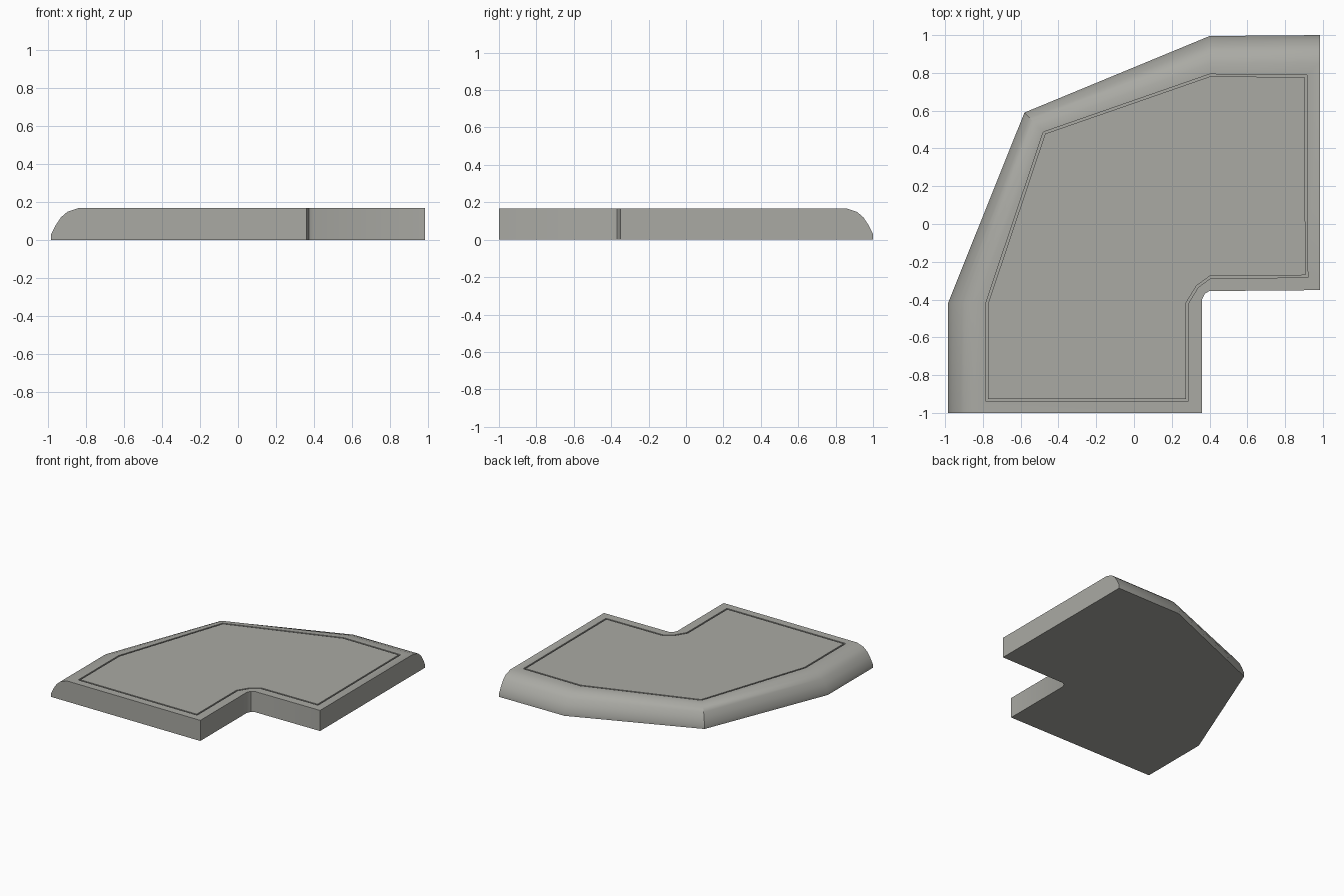
import bpy, bmesh
from mathutils import Vector

if "Cube" in bpy.data.objects:
    bpy.data.objects.remove(bpy.data.objects["Cube"])

H = 0.168  # slab height

# Outer kerb stations: position and inward direction of the rounded edge
outer = [((-0.985, -1), (1, 0)), ((-0.985, -0.42), (1, 0)), ((-0.58, 0.59), (0.5, -0.5)),
         ((0.40, 0.995), (0, -1)), ((0.985, 1), (0, -1))]
# Inner, straight-walled side of the corner
inner = [(0.985, -0.35), (0.40, -0.355), (0.375, -0.368), (0.36, -0.40), (0.36, -1)]
# Rounded edge profile: inset, height
profile = [(0, 0), (0, 0.03), (0.025, 0.08), (0.052, 0.12), (0.085, 0.148), (0.145, H)]
# Outline of the recessed line around the top panel
panel = [(-0.785, -0.938), (-0.785, -0.42), (-0.48, 0.487), (0.40, 0.793), (0.915, 0.79),
         (0.92, -0.283), (0.405, -0.288), (0.34, -0.335), (0.288, -0.42), (0.288, -0.938)]


def inset(points, d):
    """Move a clockwise outline inward by d with mitred corners."""
    out = []
    for i, p in enumerate(points):
        p = Vector(p)
        a = (p - Vector(points[i - 1])).normalized()
        b = (Vector(points[(i + 1) % len(points)]) - p).normalized()
        na, nb = Vector((a.y, -a.x)), Vector((b.y, -b.x))
        out.append(tuple(p + (na + nb) * d / (1 + na.dot(nb))))
    return out


bm = bmesh.new()


def ring(points, z):
    return [bm.verts.new((x, y, z)) for x, y in points]


# Body rings, then the groove and the panel
rings = []
for d, z in profile:
    edge = [(p[0] + n[0] * d, p[1] + n[1] * d) for p, n in outer]
    rings.append(ring(edge + inner, z))
small = inset(panel, 0.012)
for pts, z in ((panel, H), (panel, H - 0.012), (small, H - 0.012), (small, H)):
    rings.append(ring(pts, z))

for lo, hi in zip(rings, rings[1:]):
    for i in range(len(lo)):
        j = (i + 1) % len(lo)
        bm.faces.new((lo[i], lo[j], hi[j], hi[i]))
bm.faces.new(rings[0])
bm.faces.new(rings[-1])
bmesh.ops.triangulate(bm, faces=[f for f in bm.faces if len(f.verts) > 4])
bmesh.ops.recalc_face_normals(bm, faces=bm.faces)

mesh = bpy.data.meshes.new("corner_pavement")
bm.to_mesh(mesh)
bm.free()
slab = bpy.data.objects.new("corner_pavement", mesh)
bpy.context.collection.objects.link(slab)

mat = bpy.data.materials.new("warm grey stone")
mat.diffuse_color = (0.40, 0.40, 0.37, 1)
mat.use_nodes = True
mat.node_tree.nodes["Principled BSDF"].inputs["Base Color"].default_value = mat.diffuse_color
mesh.materials.append(mat)

# Soft shading on the rounded edge only
bpy.context.view_layer.objects.active = slab
slab.select_set(True)
bpy.ops.object.shade_smooth_by_angle(angle=0.5)
